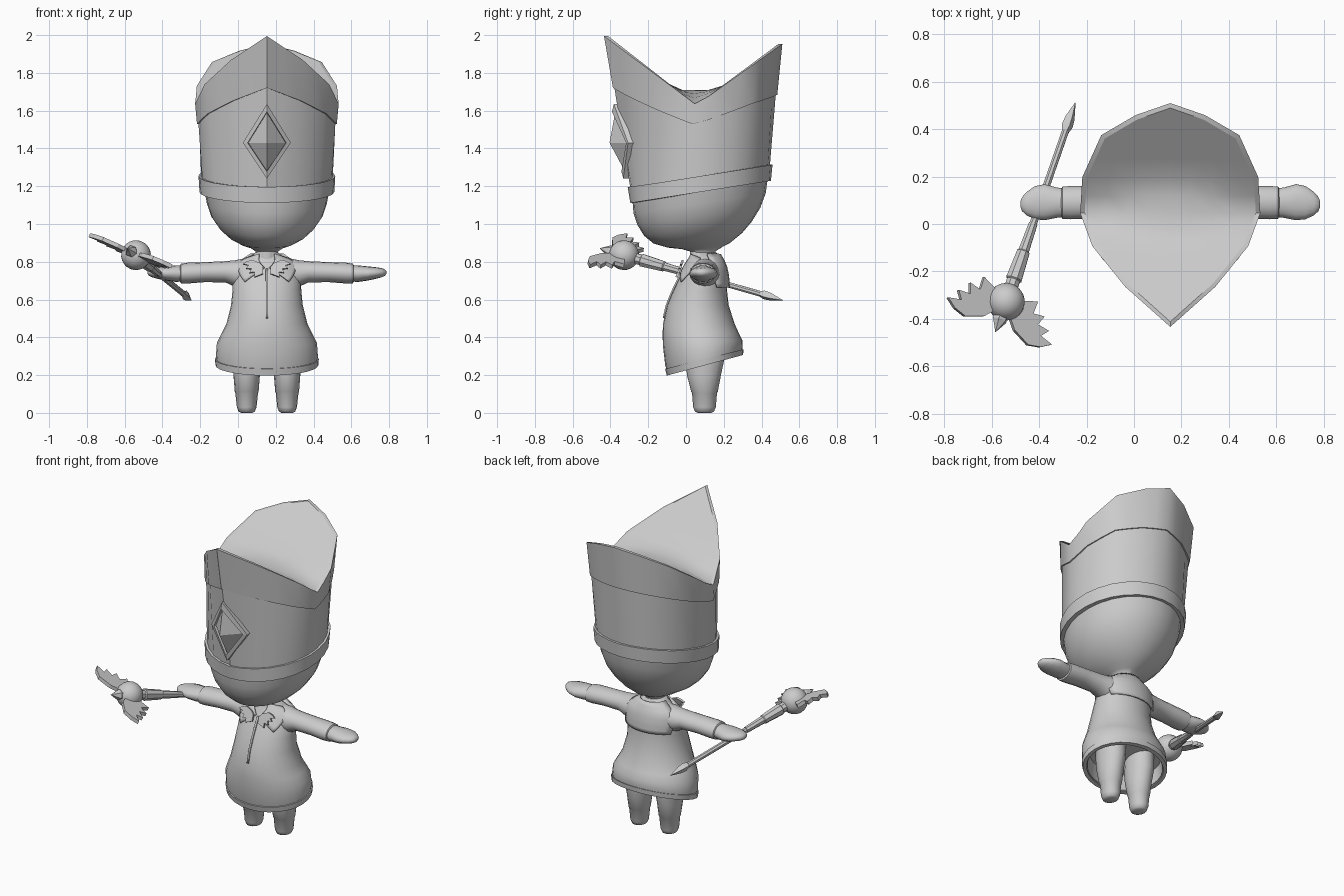
import bpy, bmesh, math
from mathutils import Vector

if "Cube" in bpy.data.objects:
    bpy.data.objects.remove(bpy.data.objects["Cube"])

CX = 0.153  # centre line of the figure
GREY = bpy.data.materials.new("plain_grey")
GREY.diffuse_color = (0.6, 0.6, 0.6, 1)
GREY.use_nodes = True
GREY.node_tree.nodes["Principled BSDF"].inputs["Base Color"].default_value = GREY.diffuse_color


def make(name, verts, faces, dx=CX, angle=35):
    """Turn points and faces into a shaded object."""
    bm = bmesh.new()
    vs = [bm.verts.new((p[0] + dx, p[1], p[2])) for p in verts]
    for f in faces:
        bm.faces.new([vs[i] for i in f])
    bmesh.ops.remove_doubles(bm, verts=bm.verts, dist=1e-5)
    bmesh.ops.recalc_face_normals(bm, faces=bm.faces)
    me = bpy.data.meshes.new(name)
    bm.to_mesh(me)
    bm.free()
    ob = bpy.data.objects.new(name, me)
    bpy.context.collection.objects.link(ob)
    me.materials.append(GREY)
    bpy.ops.object.select_all(action='DESELECT')
    ob.select_set(True)
    bpy.context.view_layer.objects.active = ob
    bpy.ops.object.shade_smooth_by_angle(angle=math.radians(angle))
    return ob


def bridge(count, n, closed=False):
    faces = []
    for r in range(count if closed else count - 1):
        a, b = r * n, ((r + 1) % count) * n
        faces += [(a + i, a + (i + 1) % n, b + (i + 1) % n, b + i) for i in range(n)]
    return faces


def loft(name, rings, caps=True, closed=False, dx=CX, angle=35):
    n = len(rings[0])
    faces = bridge(len(rings), n, closed)
    if caps and not closed:
        faces += [tuple(range(n)), tuple(range((len(rings) - 1) * n, len(rings) * n))]
    return make(name, [p for r in rings for p in r], faces, dx, angle)


def oval(z, cy, rx, ry, tilt=0, cx=0, n=28):
    out = []
    for i in range(n):
        t = 2 * math.pi * i / n
        y = ry * math.cos(t)
        out.append((cx + rx * math.sin(t), cy + y, z + tilt * y))
    return out


# ---- head and neck
loft("head", [oval(*r) for r in [
    (0.80, 0.09, 0.06, 0.07), (0.855, 0.088, 0.06, 0.068, 0.0), (0.872, 0.085, 0.085, 0.105, 0.05),
    (0.888, 0.07, 0.13, 0.165, 0.08), (0.925, 0.063, 0.195, 0.235, 0.12),
    (0.975, 0.063, 0.25, 0.285, 0.13), (1.04, 0.068, 0.295, 0.325, 0.14),
    (1.11, 0.072, 0.318, 0.35, 0.15), (1.2, 0.075, 0.335, 0.36, 0.16)]], angle=60)

# ---- tall pointed hat: round at the brow, teardrop at the rim
half = [(0, 0.51), (0.147, 0.459), (0.291, 0.375), (0.371, 0.198),
        (0.38, 0.046), (0.329, -0.093), (0.19, -0.265), (0, -0.434)]
outline = half + [(-x, y) for x, y in half[-2:0:-1]]
RIM = []
for i, (x, y) in enumerate(outline):
    x2, y2 = outline[(i + 1) % 14]
    RIM += [(x, y), ((x + x2) / 2, (y + y2) / 2)]
N = len(RIM)
BROW = oval(1.17, 0.0775, 0.345, 0.36, 0.163)


def valley(y, low, front, back):
    return low + (front * (0.055 - y) if y < 0.055 else back * (y - 0.055))


def hat_point(i, z, off=0.0):
    """Point on the hat side under rim vertex i at height z, pushed outward."""
    x, y = RIM[i]
    b = BROW[i]
    s = (z - b[2]) / (valley(y, 1.63, 0.746, 0.71) - b[2])
    px, py = b[0] + (x - b[0]) * s, b[1] + (y - b[1]) * s
    k = 1 + off / max(math.hypot(px, py - 0.06), 0.1)
    return (px * k, 0.06 + (py - 0.06) * k, z)


rim_z = [valley(y, 1.63, 0.746, 0.71) for _, y in RIM]
trim_z = [valley(y, 1.525, 0.40, 0.35) for _, y in RIM]
brow_z = [b[2] for b in BROW]
top = [hat_point(i, rim_z[i]) for i in range(N)]
inner = [(x * 0.95, 0.05 + (y - 0.05) * 0.955, z) for x, y, z in top]
loft("hat", [[hat_point(i, brow_z[i]) for i in range(N)],
             [hat_point(i, trim_z[i], -0.008) for i in range(N)],
             [hat_point(i, trim_z[i]) for i in range(N)], top, inner], caps=False)

# saddle-shaped crown sunk between the two peaks
crown, cols = [], 8
for i in range(N // 2 + 1):
    x, y, z = inner[i]
    for c in range(cols + 1):
        f = 2 * c / cols - 1
        crown.append((x * f, y, z + (max(z, 1.71) - z) * (1 - f * f)))
w = cols + 1
make("hat_crown", crown, [(r * w + c, r * w + c + 1, r * w + w + c + 1, r * w + w + c)
                          for r in range(N // 2) for c in range(cols)
                          if 0 < r < N // 2 - 1] +
     [(0, w + c, w + c + 1) for c in range(cols)] +
     [(N // 2 * w, (N // 2 - 1) * w + c + 1, (N // 2 - 1) * w + c) for c in range(cols)], angle=60)

# brow band
loft("hat_band", [[hat_point(i, brow_z[i] + h, o) for i in range(N)]
                  for h, o in [(0, -0.02), (0, 0.012), (0.085, 0.012), (0.085, -0.02)]], closed=True)


# diamond ornament: frame with a ridged gem
def diamond(k, push):
    pts = [(0, -0.37, 1.635), (0.127, -0.295, 1.43), (0, -0.32, 1.24), (-0.127, -0.295, 1.43)]
    return [(x * k, y - push, 1.43 + (z - 1.43) * k) for x, y, z in pts]


loft("diamond_frame", [diamond(1, -0.06), diamond(1, 0.012), diamond(0.8, 0.022), diamond(0.78, -0.01)],
     angle=10)
gem = diamond(0.78, 0.005) + [(0, -0.405, 1.43)]
make("diamond_gem", gem, [(0, 1, 4), (1, 2, 4), (2, 3, 4), (3, 0, 4)], angle=10)

# ---- coat
COAT = [(0.255, 0.10, 0.265, 0.195, 0.27), (0.30, 0.095, 0.27, 0.205, 0.24),
        (0.37, 0.088, 0.265, 0.21, 0.08), (0.42, 0.077, 0.24, 0.201, 0.03),
        (0.47, 0.068, 0.215, 0.19, 0), (0.57, 0.063, 0.19, 0.163, 0), (0.65, 0.075, 0.182, 0.142, 0),
        (0.72, 0.09, 0.18, 0.122, 0), (0.775, 0.10, 0.165, 0.10, 0), (0.805, 0.10, 0.125, 0.085, 0),
        (0.825, 0.10, 0.085, 0.075, 0), (0.85, 0.09, 0.06, 0.07, 0)]
inside = [oval(0.34, 0.10, 0.235, 0.165, 0.2), oval(0.26, 0.10, 0.245, 0.178, 0.27)]
loft("coat", inside + [oval(*r) for r in COAT], angle=50)
loft("hem_band", [oval(z, cy, rx, ry, t) for z, cy, rx, ry, t in
                  [(0.252, 0.10, 0.25, 0.18, 0.27), (0.252, 0.10, 0.272, 0.202, 0.27),
                   (0.285, 0.097, 0.275, 0.208, 0.25), (0.285, 0.097, 0.25, 0.18, 0.25)]], closed=True)


def coat_point(t, z, off):
    """Point on the coat at angle t (0 = back, 180 = front)."""
    a = next((j for j in range(len(COAT) - 2) if z <= COAT[j + 1][0]), len(COAT) - 2)
    p, q = COAT[a], COAT[a + 1]
    f = (z - p[0]) / (q[0] - p[0])
    cy, rx, ry = (p[k] + (q[k] - p[k]) * f for k in (1, 2, 3))
    t = math.radians(t)
    return ((rx + off) * math.sin(t), cy + (ry + off) * math.cos(t), z + off * 0.4)


def patch(name, corners, off=0.009, n=8):
    """Thin plate hugging the coat; corners are (angle, height)."""
    (a, b, c, d), verts = corners, []
    for i in range(n + 1):
        for j in range(n + 1):
            u, v = i / n, j / n
            t, z = ((a[k] * (1 - u) + b[k] * u) * (1 - v) + (d[k] * (1 - u) + c[k] * u) * v
                    for k in (0, 1))
            verts.append(coat_point(t, z, off))
    m = n + 1
    ob = make(name, verts, [(i * m + j, i * m + j + 1, i * m + m + j + 1, i * m + m + j)
                            for i in range(n) for j in range(n)])
    mod = ob.modifiers.new("thickness", 'SOLIDIFY')
    mod.thickness, mod.offset = 0.009, 0


patch("front_seam", [(178.5, 0.5), (181.5, 0.5), (182, 0.76), (178, 0.76)], 0.003)
patch("back_collar", [(-55, 0.66), (55, 0.66), (80, 0.835), (-80, 0.835)], 0.012)
for side, s in (("right", 1), ("left", -1)):
    patch(side + "_lapel", [(180 - s * 4, 0.765), (180 - s * 38, 0.69),
                            (180 - s * 75, 0.815), (180 - s * 30, 0.838)])

# ---- arms, hands and legs, mirrored
for side, s in (("right", 1), ("left", -1)):
    def tube(name, rows, n=16):
        loft(name, [[(s * x, y + ry * math.cos(2 * math.pi * i / n), z + rz * math.sin(2 * math.pi * i / n))
                     for i in range(n)] for x, y, z, ry, rz in rows], angle=50)

    tube(side + "_sleeve", [(0.05, 0.1, 0.75, 0.075, 0.07), (0.13, 0.1, 0.738, 0.082, 0.078),
                            (0.17, 0.097, 0.738, 0.075, 0.07), (0.22, 0.095, 0.747, 0.068, 0.056),
                            (0.33, 0.092, 0.745, 0.068, 0.053), (0.42, 0.09, 0.74, 0.07, 0.055),
                            (0.455, 0.09, 0.738, 0.068, 0.052), (0.462, 0.09, 0.738, 0.055, 0.04)])
    tube(side + "_hand", [(0.43, 0.09, 0.74, 0.058, 0.042), (0.48, 0.09, 0.737, 0.064, 0.044),
                          (0.53, 0.092, 0.738, 0.076, 0.038), (0.57, 0.09, 0.74, 0.07, 0.032),
                          (0.605, 0.086, 0.742, 0.05, 0.025), (0.625, 0.084, 0.743, 0.03, 0.017),
                          (0.632, 0.084, 0.743, 0.012, 0.007)])
    loft(side + "_leg", [oval(z, cy, rx, ry, 0, s * 0.107, 16) for z, cy, rx, ry in [
        (0, 0.098, 0.03, 0.035), (0.007, 0.098, 0.043, 0.05), (0.03, 0.098, 0.052, 0.06),
        (0.105, 0.098, 0.06, 0.066), (0.11, 0.098, 0.063, 0.07), (0.2, 0.095, 0.07, 0.09),
        (0.27, 0.1, 0.078, 0.1), (0.36, 0.1, 0.08, 0.1)]], angle=50)

# ---- staff held across the left hand
ORB = Vector((-0.54, -0.328, 0.835))
FWD = Vector((-0.318, -0.913, 0.259)).normalized()
LAT = Vector((0.857, -0.403, -0.323))
LAT = (LAT - FWD * LAT.dot(FWD)).normalized()
UP = LAT.cross(FWD)


def turned(name, profile, n=8):
    """Turned part along the staff: (distance behind the orb, radius)."""
    loft(name, [[ORB - FWD * d + (LAT * math.cos(2 * math.pi * i / n) + UP * math.sin(2 * math.pi * i / n)) * r
                 for i in range(n)] for d, r in profile], dx=0, angle=25)


turned("staff_grip", [(0.06, 0.03), (0.1, 0.03), (0.105, 0.036), (0.23, 0.029), (0.235, 0.024), (0.36, 0.02)])
turned("staff_shaft", [(0.3, 0.017), (0.6, 0.016), (0.79, 0.016)])
turned("staff_spear", [(0.78, 0.014), (0.815, 0.025), (0.85, 0.022), (0.922, 0.001)], 4)
turned("orb_spike", [(-0.06, 0.03), (-0.085, 0.032), (-0.14, 0.001)], 6)
turned("staff_orb", [(-0.079 * math.cos(math.pi * k / 14), max(0.079 * math.sin(math.pi * k / 14), 0.0005))
                     for k in range(15)], 24)

# feathered wings on the orb and a smaller pair as the chest badge
WING = [(0.04, 0.06), (0.075, 0.10), (0.154, 0.134), (0.21, 0.12), (0.254, 0.09), (0.195, 0.075),
        (0.221, 0.041), (0.165, 0.035), (0.182, -0.009), (0.13, 0.0), (0.132, -0.057), (0.04, -0.02)]


def wings(name, origin, lat, fwd, size, thick):
    up = lat.cross(fwd) * thick / 2
    for side, s in (("right", 1), ("left", -1)):
        rings = [[origin + (lat * (s * a) + fwd * b) * size + up * h for a, b in WING] for h in (-1, 1)]
        loft(side + name, rings, dx=0, angle=20)


wings("_orb_wing", ORB, LAT, FWD, 1, 0.022)
wings("_badge_wing", Vector((CX, -0.04, 0.745)), Vector((1, 0, 0)),
      Vector((0, 0.35, 0.94)).normalized(), 0.5, 0.012)
